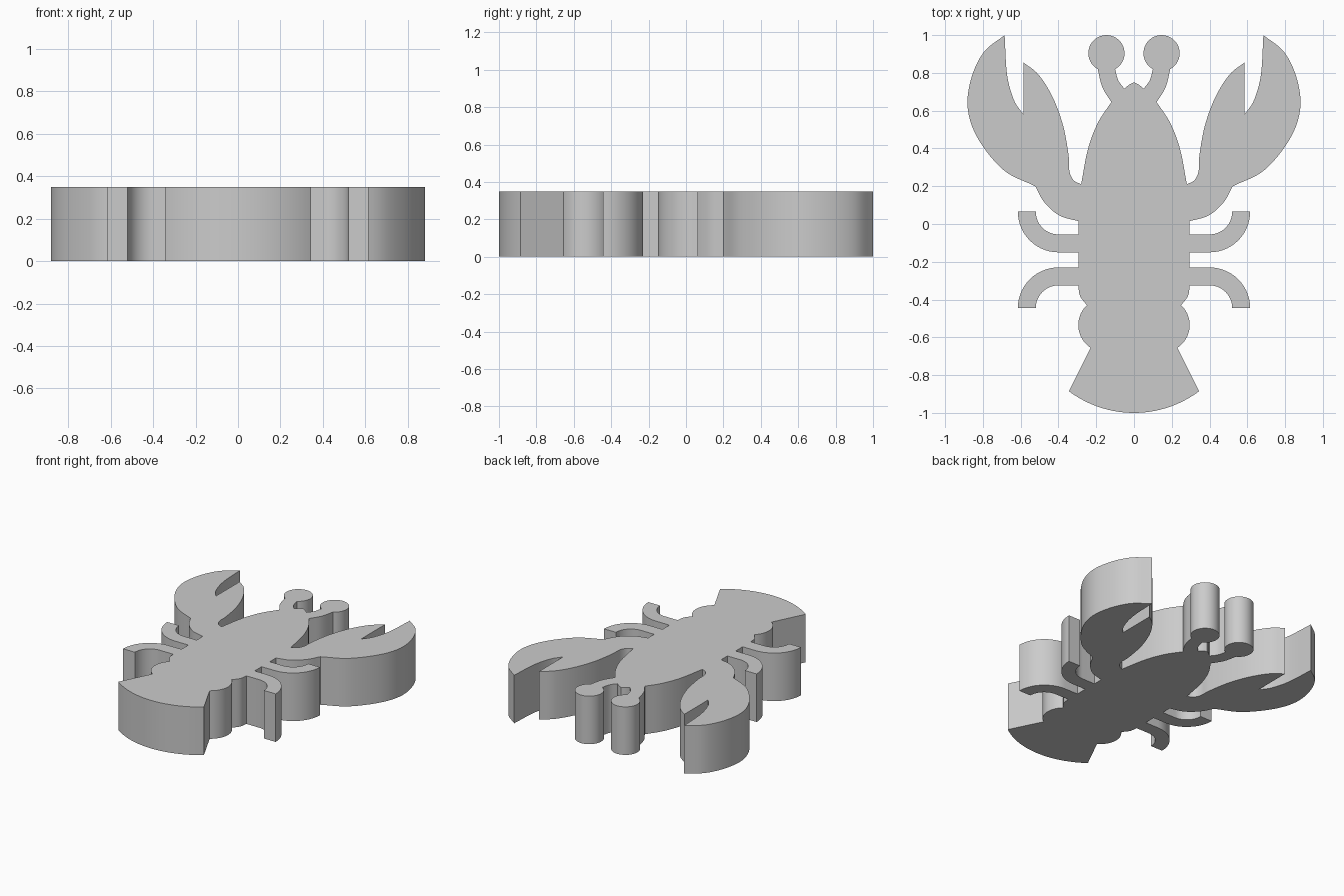
import bpy, bmesh, math
from mathutils import Vector

if "Cube" in bpy.data.objects:
    bpy.data.objects.remove(bpy.data.objects["Cube"])

HEIGHT = 0.35


def arc(a, m, b, n=16):
    """Circular arc from a through m to b."""
    (ax, ay), (mx, my), (bx, by) = a, m, b
    d = 2 * (ax * (my - by) + mx * (by - ay) + bx * (ay - my))
    sa, sm, sb = ax * ax + ay * ay, mx * mx + my * my, bx * bx + by * by
    cx = (sa * (my - by) + sm * (by - ay) + sb * (ay - my)) / d
    cy = (sa * (bx - mx) + sm * (ax - bx) + sb * (mx - ax)) / d
    r = math.hypot(ax - cx, ay - cy)
    t0, t1, t2 = (math.atan2(y - cy, x - cx) for x, y in (a, m, b))
    sweep = (t2 - t0) % math.tau
    if (t1 - t0) % math.tau > sweep:
        sweep -= math.tau
    return [(cx + r * math.cos(t0 + sweep * i / n),
             cy + r * math.sin(t0 + sweep * i / n)) for i in range(n + 1)]


def spline(*pts, n=8):
    """Smooth curve through all the points."""
    p = [Vector(q) for q in pts]
    p = [2 * p[0] - p[1]] + p + [2 * p[-1] - p[-2]]
    out = []
    for a, b, c, d in zip(p, p[1:], p[2:], p[3:]):
        for i in range(n):
            t = i / n
            out.append(tuple(b + (c - a) * t / 2 + (2 * a - 5 * b + 4 * c - d) * t * t / 2
                             + (3 * b - a - 3 * c + d) * t ** 3 / 2))
    return out + [pts[-1]]


def leg(y, s):
    """Bent leg: the foot points up for s = 1, down for s = -1."""
    k = math.sqrt(0.5)

    def bend(r):
        return arc((0.40, y - s * r + s * 0.12),
                   (0.40 + r * k, y + s * (0.12 - r * k)),
                   (0.40 + r, y + s * 0.12), 14)
    inner = [(0.295, y)] + bend(0.12)
    outer = bend(0.215)[::-1] + [(0.295, y - s * 0.095)]
    path = inner + outer
    return path if s > 0 else path[::-1]


# Right half of the outline, from the nose to the tail
half = [(0, 0.75)]
half += spline((0.0, 0.75), (0.028, 0.736), (0.05, 0.715), n=3)
# eye stalk and round eye
half += spline((0.05, 0.715), (0.083, 0.76), (0.10, 0.82))
half += arc((0.10, 0.82), (0.146, 1.0), (0.192, 0.82), 36)
half += spline((0.192, 0.82), (0.168, 0.725), (0.12, 0.645))
# side of the shell
half += spline((0.12, 0.645), (0.19, 0.538), (0.243, 0.40), (0.28, 0.21))
# claw
half += spline((0.28, 0.21), (0.32, 0.232), (0.342, 0.28), (0.346, 0.36),
               (0.375, 0.52), (0.43, 0.67), (0.505, 0.79), (0.585, 0.855), n=6)
half += spline((0.585, 0.58), (0.635, 0.655), (0.672, 0.79), (0.685, 1.0))
half += spline((0.685, 1.0), (0.795, 0.91), (0.862, 0.77), (0.88, 0.61),
               (0.825, 0.45), (0.69, 0.285), (0.523, 0.20))
# arm
half += spline((0.523, 0.20), (0.475, 0.115), (0.395, 0.045), (0.295, 0.015))
# legs
half += leg(-0.055, 1) + leg(-0.325, -1)
# tail segments
half += spline((0.295, -0.325), (0.286, -0.38), (0.25, -0.43))
half += arc((0.25, -0.43), (0.295, -0.535), (0.23, -0.655))
# tail fan
half += arc((0.345, -0.885), (0.18, -0.971), (0.0, -1.0), 16)

# Mirror to a closed loop and drop repeated points
loop = half + [(-x, y) for x, y in reversed(half)]
outline = []
for p in loop:
    if not outline or math.dist(p, outline[-1]) > 1e-4:
        outline.append(p)
if math.dist(outline[0], outline[-1]) < 1e-4:
    outline.pop()

# Extruded body
bm = bmesh.new()
base = bm.faces.new([bm.verts.new((x, y, 0)) for x, y in outline])
top = bmesh.ops.extrude_face_region(bm, geom=[base], use_keep_orig=True)["geom"]
bmesh.ops.translate(bm, vec=(0, 0, HEIGHT),
                    verts=[v for v in top if isinstance(v, bmesh.types.BMVert)])
bmesh.ops.recalc_face_normals(bm, faces=bm.faces)
mesh = bpy.data.meshes.new("lobster_body")
bm.to_mesh(mesh)
bm.free()
body = bpy.data.objects.new("lobster_body", mesh)
bpy.context.collection.objects.link(body)

grey = bpy.data.materials.new("light_grey")
grey.diffuse_color = (0.6, 0.6, 0.6, 1)
grey.use_nodes = True
grey.node_tree.nodes["Principled BSDF"].inputs["Base Color"].default_value = grey.diffuse_color
mesh.materials.append(grey)

bpy.context.view_layer.objects.active = body
body.select_set(True)
bpy.ops.object.shade_smooth_by_angle(angle=math.radians(30))
